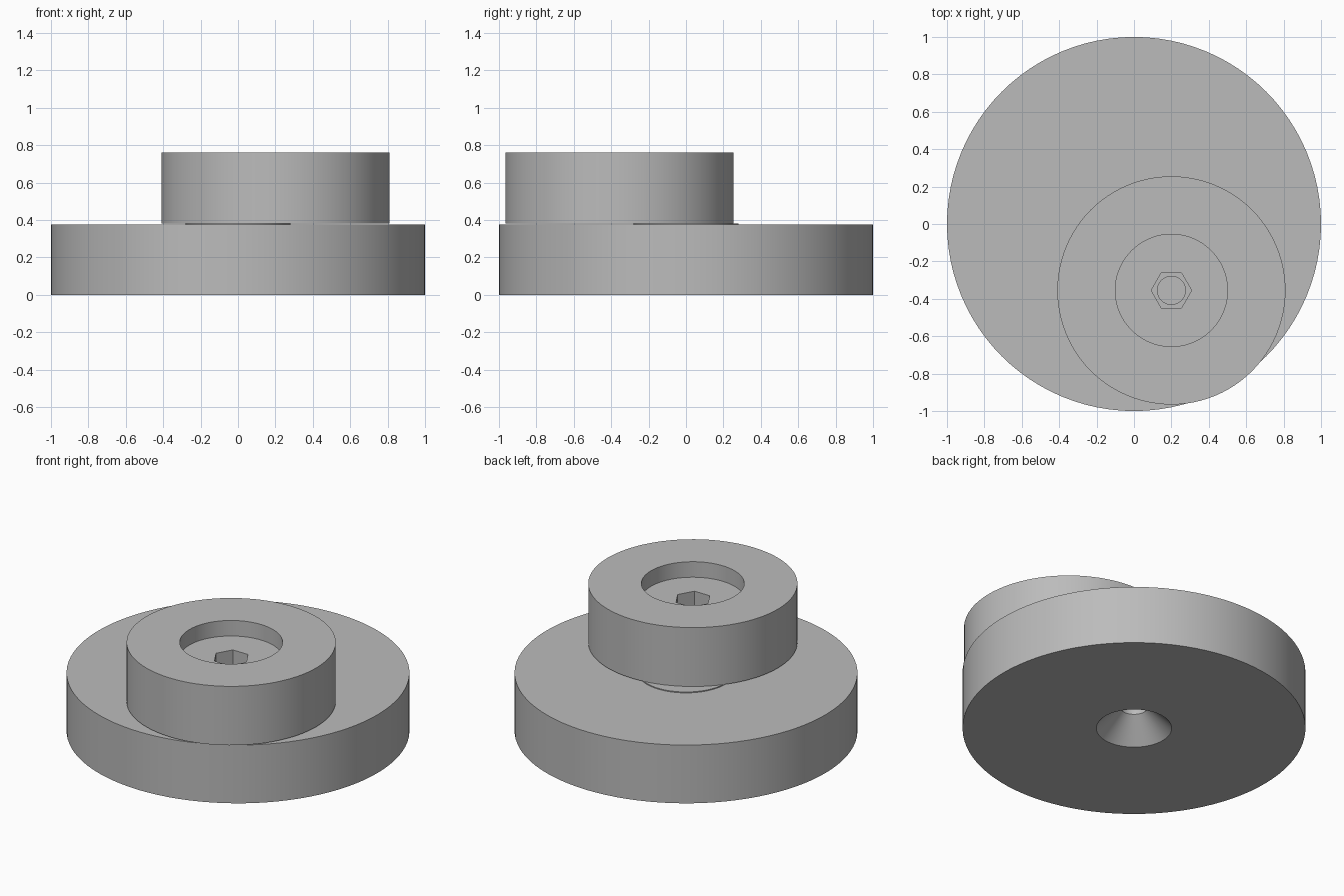
import bpy, bmesh
from math import pi, cos, sin, radians

cube = bpy.data.objects.get("Cube")
if cube:
    bpy.data.objects.remove(cube, do_unlink=True)

SEGMENTS = 96

grey = bpy.data.materials.new("plain grey")
grey.use_nodes = True
grey.diffuse_color = (0.5, 0.5, 0.5, 1)
grey.node_tree.nodes["Principled BSDF"].inputs["Base Color"].default_value = (0.5, 0.5, 0.5, 1)


def ring_point(radius, angle, hexagonal):
    """Point on a circle, or on a hexagon whose corners lie on that circle."""
    if hexagonal:
        radius *= cos(pi / 6) / cos(angle % (pi / 3) - pi / 6)
    return radius * cos(angle), radius * sin(angle)


def lathe(name, profile, centre=(0, 0), closed=False):
    """Spin (radius, z, hexagonal) rings; cap the ends or join last to first."""
    bm = bmesh.new()
    rings = []
    for radius, z, hexagonal in profile:
        ring = []
        for i in range(SEGMENTS):
            x, y = ring_point(radius, 2 * pi * i / SEGMENTS, hexagonal)
            ring.append(bm.verts.new((x, y, z)))
        rings.append(ring)
    pairs = list(zip(rings, rings[1:]))
    if closed:
        pairs.append((rings[-1], rings[0]))
    else:
        bm.faces.new(rings[0])
        bm.faces.new(rings[-1])
    for a, b in pairs:
        for i in range(SEGMENTS):
            j = (i + 1) % SEGMENTS
            bm.faces.new((a[i], a[j], b[j], b[i]))
    bmesh.ops.recalc_face_normals(bm, faces=bm.faces)
    mesh = bpy.data.meshes.new(name)
    bm.to_mesh(mesh)
    bm.free()
    mesh.materials.append(grey)
    obj = bpy.data.objects.new(name, mesh)
    obj.location = (*centre, 0)
    bpy.context.collection.objects.link(obj)
    bpy.ops.object.select_all(action="DESELECT")
    obj.select_set(True)
    bpy.context.view_layer.objects.active = obj
    bpy.ops.object.shade_smooth_by_angle(angle=radians(30))
    return obj


# Base disc with a countersunk screw hole underneath
lathe("base_disc", [
    (1.0, 0.375, False), (1.0, 0, False), (0.22, 0, False),
    (0.08, 0.14, False), (0.08, 0.36, False)])

# Thin boss between the base and the offset disc
lathe("spacer_boss", [(0.28, 0.37, False), (0.28, 0.381, False)])

# Offset upper disc: round recess, hexagonal socket, through hole
lathe("offset_disc", [
    (0.61, 0.381, False), (0.61, 0.76, False),
    (0.30, 0.76, False), (0.30, 0.66, False),
    (0.108, 0.66, True), (0.108, 0.52, True),
    (0.075, 0.52, False), (0.075, 0.381, False)],
    centre=(0.2, -0.355), closed=True)
